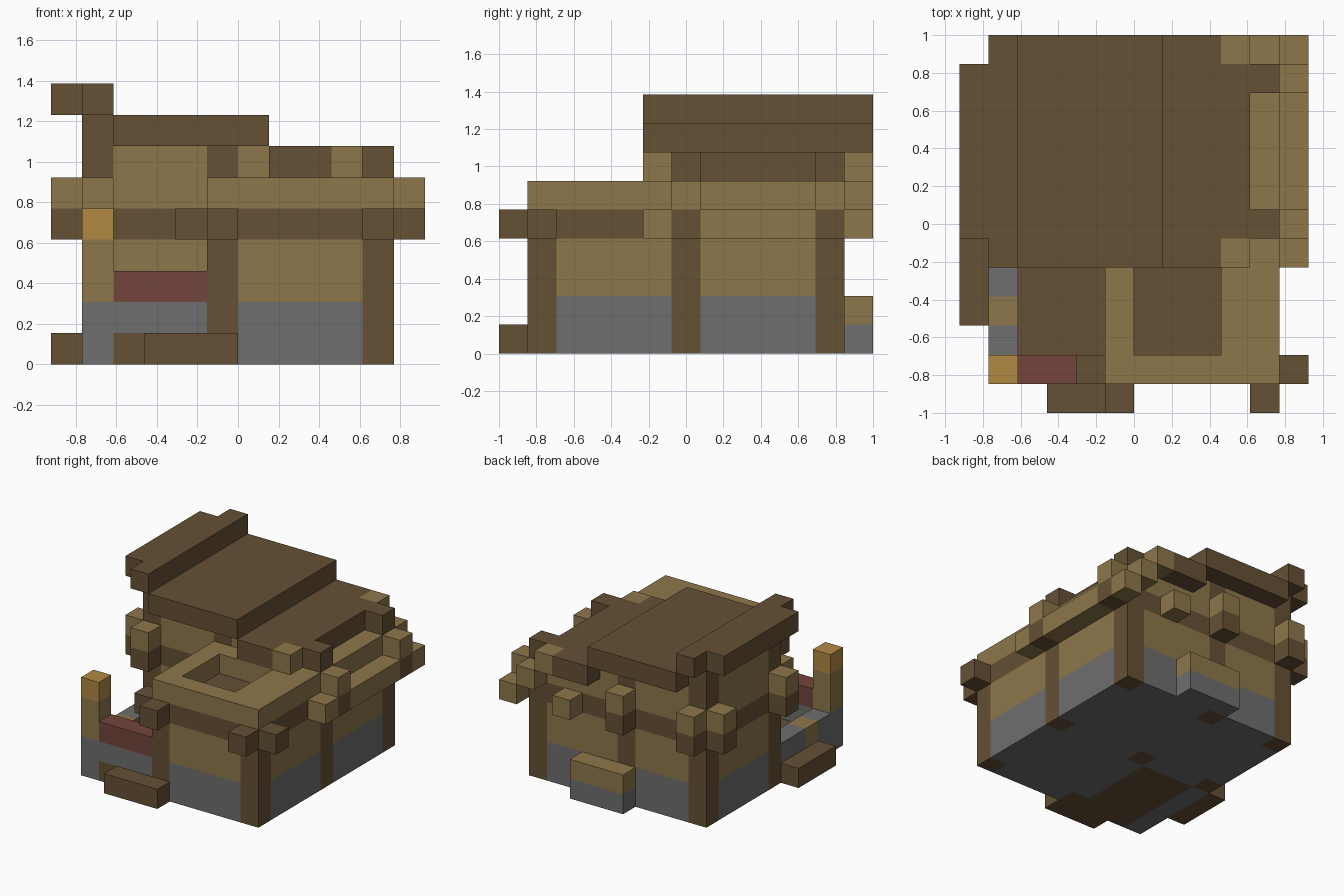
import bpy
import bmesh
from mathutils import Matrix, Vector

cube = bpy.data.objects.get("Cube")
if cube:
    bpy.data.objects.remove(cube, do_unlink=True)

U = 2 / 13                       # one block
ORIGIN = Vector((6, 6.5, 0))     # block coordinates of the model centre


def material(name, rgb):
    m = bpy.data.materials.new(name)
    m.use_nodes = True
    colour = (*rgb, 1)
    m.diffuse_color = colour
    bsdf = m.node_tree.nodes["Principled BSDF"]
    bsdf.inputs["Base Color"].default_value = colour
    bsdf.inputs["Roughness"].default_value = 0.9
    return m


DARK = material("dark_wood", (0.130, 0.082, 0.036))
TAN = material("light_wood", (0.270, 0.184, 0.070))
STONE = material("grey_stone", (0.156, 0.156, 0.156))
RED = material("red_cloth", (0.178, 0.060, 0.046))
GLOW = material("lantern_orange", (0.440, 0.250, 0.056))


def blocks(name, mat, *boxes):
    """One object from boxes given as (x, y, z, width, depth, height) in blocks."""
    bm = bmesh.new()
    for x, y, z, w, d, h in boxes:
        centre = Vector((x + w / 2, y + d / 2, z + h / 2)) - ORIGIN
        place = Matrix.Translation(centre * U) @ Matrix.Diagonal((w * U, d * U, h * U, 1))
        bmesh.ops.create_cube(bm, size=1, matrix=place)
    mesh = bpy.data.meshes.new(name)
    bm.to_mesh(mesh)
    bm.free()
    mesh.materials.append(mat)
    obj = bpy.data.objects.new(name, mesh)
    bpy.context.collection.objects.link(obj)
    return obj


def wall(name, x, y, w, d, top):
    """Stone base, plank panel, dark beam, then planks up to the top."""
    blocks(name + "_base", STONE, (x, y, 0, w, d, 2))
    blocks(name + "_planks", TAN, (x, y, 2, w, d, 2))
    blocks(name + "_beam", DARK, (x, y, 4, w, d, 1))
    if top > 5:
        blocks(name + "_upper_planks", TAN, (x, y, 5, w, d, top - 5))


# Timber posts
for name, x, y, top in (
        ("wing_right_post", 5, 1, 5), ("wing_left_post", 10, 1, 5),
        ("house_front_right_post", 1, 6, 8), ("house_back_right_post", 1, 11, 8),
        ("house_front_middle_post", 5, 6, 7), ("house_back_middle_post", 5, 11, 7),
        ("house_front_left_post", 10, 6, 7), ("house_back_left_post", 10, 11, 7)):
    blocks(name, DARK, (x, y, 0, 1, 1, top))

# Walls between the posts
wall("wing_front_wall", 6, 1, 4, 1, 5)
wall("wing_left_wall", 10, 2, 1, 4, 5)
wall("wing_right_wall", 5, 2, 1, 4, 5)
wall("house_front_wall", 2, 6, 3, 1, 7)
wall("house_back_right_wall", 2, 11, 3, 1, 7)
wall("house_back_left_wall", 6, 11, 4, 1, 6)
wall("house_right_wall", 1, 7, 1, 4, 8)
wall("house_left_wall", 10, 7, 1, 4, 6)
blocks("gable_infill", TAN, (6, 6, 5, 1, 1, 2), (7, 6, 5, 3, 1, 1), (6, 11, 6, 1, 1, 1))
blocks("house_floor", STONE, (6, 2, 0, 4, 9, 1), (2, 7, 0, 4, 4, 1))

# Wing balcony: floor with a raised rim
blocks("balcony_floor", DARK, (6, 2, 4, 4, 4, 1))
blocks("balcony_rim", TAN, (5, 1, 5, 6, 1, 1), (5, 2, 5, 1, 4, 1),
       (9, 2, 5, 2, 4, 1), (6, 5, 5, 3, 1, 1))

# Beam ends poking out at the corners
blocks("wing_beam_ends", DARK, *[(x, y, 4, 1, 1, 1)
                                 for x, y in ((4, 1), (5, 0), (10, 0), (11, 1))])
ends = ((0, 6), (1, 5), (0, 11), (1, 12), (5, 12), (11, 6), (11, 11))
blocks("house_lower_beam_ends", DARK, *[(x, y, 4, 1, 1, 1) for x, y in ends])
blocks("house_upper_beam_ends", TAN, *[(x, y, 5, 1, 1, 1) for x, y in ends])
blocks("back_wall_bracket", TAN, (8, 12, 4, 1, 1, 1))

# Stepped roof, sloping down to the left
blocks("roof_ridge", DARK, (1, 5, 8, 1, 8, 1), (0, 6, 8, 1, 6, 1))
blocks("roof_upper_step", DARK, (2, 5, 7, 5, 8, 1))
blocks("roof_lower_step", DARK, (7, 5, 6, 2, 8, 1), (9, 6, 6, 1, 6, 1))
blocks("roof_verge_ends", TAN, (9, 5, 6, 1, 1, 1), (9, 12, 6, 1, 1, 1), (10, 12, 5, 1, 1, 1))
blocks("roof_eaves", TAN, (11, 5, 4, 1, 1, 1), (11, 7, 4, 1, 4, 1), (11, 12, 4, 1, 1, 1))

# Walled porch with red bench and lantern post
blocks("porch_floor", DARK, (2, 1, 0, 3, 5, 1))
blocks("porch_wall", STONE, (1, 1, 0, 1, 5, 1), (1, 1, 1, 1, 2, 1),
       (1, 4, 1, 1, 2, 1), (2, 1, 1, 3, 1, 1))
blocks("porch_sill", TAN, (1, 3, 1, 1, 1, 1))
blocks("porch_bench", RED, (2, 1, 2, 3, 1, 1))
blocks("lantern_post", TAN, (1, 1, 2, 1, 1, 2))
blocks("lantern", GLOW, (1, 1, 4, 1, 1, 1))

# Ground steps and the rear bin
blocks("front_step", DARK, (3, 0, 0, 3, 1, 1))
blocks("side_step", DARK, (0, 3, 0, 1, 3, 1))
blocks("rear_bin_base", STONE, (5, 12, 0, 3, 1, 1))
blocks("rear_bin_top", TAN, (5, 12, 1, 3, 1, 1))
